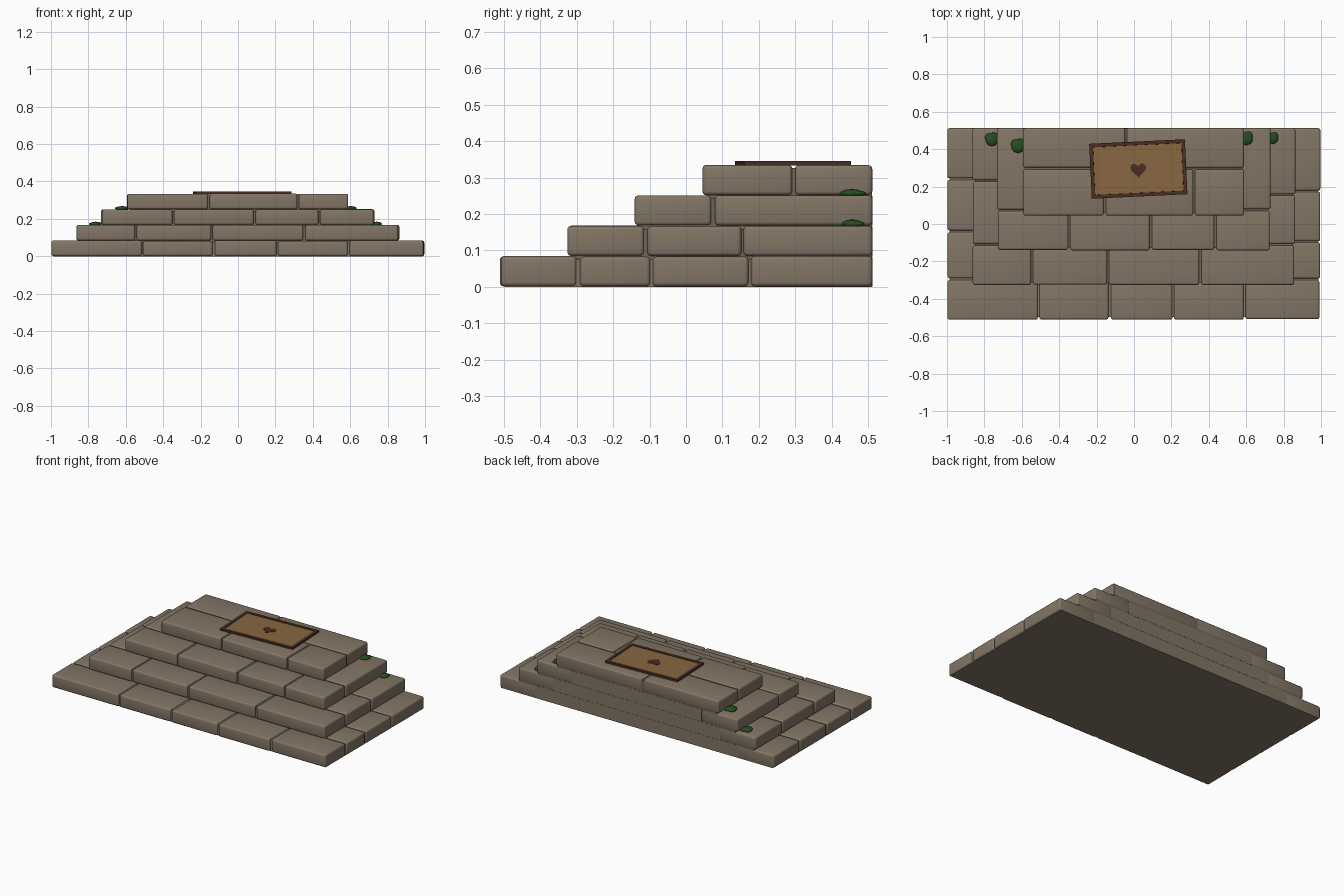
import bpy, bmesh, math, random
from mathutils import Matrix, Vector

random.seed(4)
if "Cube" in bpy.data.objects:
    bpy.data.objects.remove(bpy.data.objects["Cube"])


def material(name, rgb):
    m = bpy.data.materials.new(name)
    m.use_nodes = True
    m.diffuse_color = (*rgb, 1)
    bsdf = m.node_tree.nodes["Principled BSDF"]
    bsdf.inputs["Base Color"].default_value = (*rgb, 1)
    bsdf.inputs["Roughness"].default_value = 0.9
    return m


STONE = material("stone", (0.225, 0.18, 0.13))
MORTAR = material("mortar", (0.16, 0.125, 0.09))
FRAME = material("dark_brown", (0.065, 0.026, 0.017))
TAN = material("tan_weave", (0.25, 0.135, 0.052))
MOSS = material("moss_green", (0.018, 0.075, 0.013))


def finish(name, bm, mats):
    me = bpy.data.meshes.new(name)
    bm.to_mesh(me)
    bm.free()
    for m in mats:
        me.materials.append(m)
    ob = bpy.data.objects.new(name, me)
    bpy.context.scene.collection.objects.link(ob)
    return ob


def box(bm, lo, hi):
    lo, hi = Vector(lo), Vector(hi)
    mat = Matrix.Translation((lo + hi) / 2) @ Matrix.Diagonal((*(hi - lo), 1))
    return bmesh.ops.create_cube(bm, size=1, matrix=mat)["verts"]


def stone(name, lo, hi):
    # Rounded block with a slightly uneven outer size
    bm = bmesh.new()
    j = lambda: random.uniform(0, 0.004)
    box(bm, (lo[0] + j(), lo[1] + j(), lo[2]), (hi[0] - j(), hi[1], hi[2] - j() / 2))
    for f in bm.faces:
        f.smooth = True
    ob = finish(name, bm, [STONE])
    bev = ob.modifiers.new("rounded_edges", "BEVEL")
    bev.width = 0.011
    bev.segments = 3


def spans(start, joints, end, gap=0.003):
    # Pairs of ends between neighbouring joints
    pts = [start, *joints, end]
    return [(a + (gap if i else 0), b - (gap if i < len(pts) - 2 else 0))
            for i, (a, b) in enumerate(zip(pts, pts[1:]))]


BACK, RISE, ROW = 0.512, 0.0835, 0.215
# Half width, front y, front joints, left side joints, right side joints
tiers = [
    (1.0, -0.512, (-0.51, -0.13, 0.21, 0.59), (-0.095, 0.175), (-0.04, 0.24)),
    (0.865, -0.327, (-0.545, -0.14, 0.355), (0.155,), (0.23,)),
    (0.733, -0.142, (-0.345, 0.09, 0.435), (), ()),
    (0.595, 0.045, (-0.155, 0.32), None, None),
]
for n, (half, front, joints, left, right) in enumerate(tiers):
    z0, z1 = n * RISE + 0.001, (n + 1) * RISE + 0.001
    tag = f"tier_{n + 1}"
    # Solid core closing the back and the underside
    bm = bmesh.new()
    box(bm, (-half + 0.014, front + 0.014, max(z0 - 0.01, 0)), (half - 0.014, BACK - 0.001, z1 - 0.009))
    finish(tag + "_core", bm, [MORTAR if n else STONE])
    # Front row
    row = 0.25 if left is None else ROW
    for a, b in spans(-half + 0.002, joints, half - 0.006):
        stone(tag + "_front_stone", (a, front, z0), (b, front + row - 0.003, z1))
    # Rows running back along both sides, or a second row on the landing
    y = front + row + 0.003
    if left is None:
        for a, b in spans(-half, (-0.045,), half - 0.004):
            stone("landing_back_stone", (a, y, z0), (b, BACK, z1))
        continue
    for a, b in spans(y, left, BACK):
        stone(tag + "_left_stone", (half - 0.27, a, z0), (half - 0.002, b, z1))
    for a, b in spans(y, right, BACK):
        stone(tag + "_right_stone", (-half, a, z0), (-half + 0.27, b, z1))
    # Plain backing along the rear wall
    bm = bmesh.new()
    box(bm, (-half + 0.26, BACK - 0.1, z0), (half - 0.26, BACK, z1 - 0.002))
    finish(tag + "_back_wall", bm, [STONE])

# Door mat: raised dark border around a woven centre
TOP = 4 * RISE + 0.001
place = Matrix.Translation((0.023, 0.294, TOP)) @ Matrix.Rotation(math.radians(2.7), 4, "Z")
bm = bmesh.new()
box(bm, (-0.256, -0.147, -0.002), (0.256, 0.147, 0.011))
top = max(bm.faces, key=lambda f: f.calc_center_median().z)
bmesh.ops.inset_region(bm, faces=[top], thickness=0.027)
inner = bmesh.ops.inset_region(bm, faces=[top], thickness=0.001, depth=-0.003)
top.material_index = 1
finish("door_mat", bm, [FRAME, TAN]).matrix_world = place

# Heart plate on the mat
bm = bmesh.new()
ring = []
for i in range(32):
    t = 2 * math.pi * i / 32
    hx = 16 * math.sin(t) ** 3
    hy = 13 * math.cos(t) - 5 * math.cos(2 * t) - 2 * math.cos(3 * t) - math.cos(4 * t)
    ring.append(bm.verts.new((hx * 0.0026, hy * 0.0027 - 0.004, 0.0095)))
face = bm.faces.new(ring)
bm.normal_update()
if face.normal.z < 0:
    face.normal_flip()
bm.normal_update()
solid = bmesh.ops.extrude_face_region(bm, geom=[face])
for v in solid["geom"]:
    if isinstance(v, bmesh.types.BMVert):
        v.co.z = 0.0105
for v in ring:
    v.co.z = 0.006
bmesh.ops.recalc_face_normals(bm, faces=bm.faces)
finish("mat_heart", bm, [FRAME]).matrix_world = place

# Moss clumps on the side ledges: x, y, tier below, radius
clumps = [
    (-0.62, 0.415, 3, 0.036), (-0.76, 0.45, 2, 0.034),
    (0.602, 0.455, 3, 0.034), (0.742, 0.457, 2, 0.029),
]
for x, y, level, r in clumps:
    bm = bmesh.new()
    for dx, dy, s in ((0, 0, 1), (0.3, 0.75, 0.65), (-0.4, 0.5, 0.7)):
        mat = (Matrix.Translation((x + dx * r, y + dy * r * 0.7, level * RISE + 0.006))
               @ Matrix.Diagonal((r * s, r * s, 0.012 * s, 1)))
        bmesh.ops.create_icosphere(bm, subdivisions=2, radius=1, matrix=mat)
    for f in bm.faces:
        f.smooth = True
    finish("moss_clump", bm, [MOSS])
